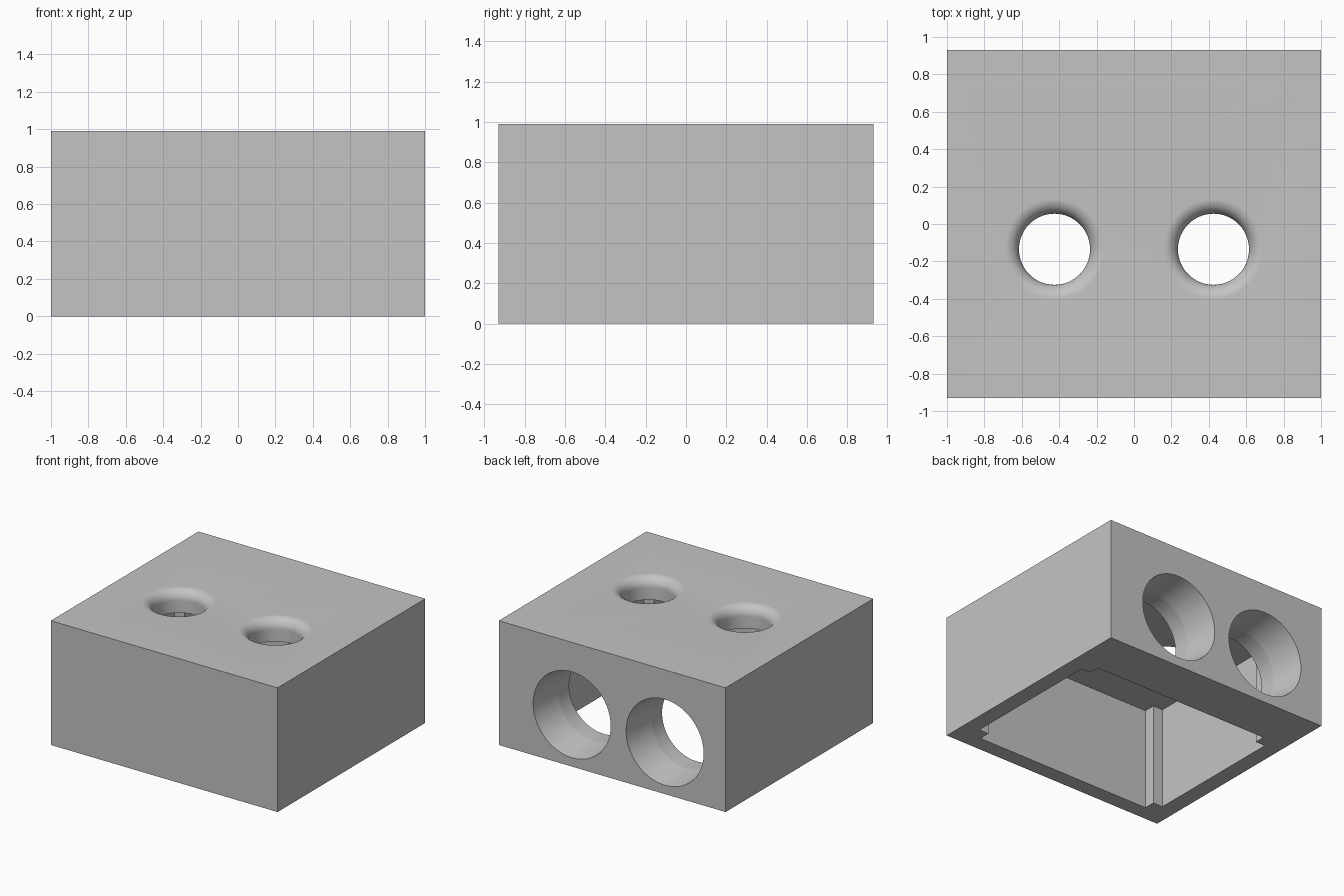
import bpy, bmesh, math
from mathutils import Matrix, Vector

cube = bpy.data.objects.get("Cube")
if cube:
    bpy.data.objects.remove(cube, do_unlink=True)

HEIGHT, CEILING = 0.99, 0.815
BACK = 0.93

grey = bpy.data.materials.new("light_grey")
grey.use_nodes = True
colour = (0.55, 0.55, 0.55, 1)
grey.diffuse_color = colour
grey.node_tree.nodes["Principled BSDF"].inputs["Base Color"].default_value = colour


def finish(name, bm):
    bmesh.ops.recalc_face_normals(bm, faces=bm.faces)
    mesh = bpy.data.meshes.new(name)
    bm.to_mesh(mesh)
    bm.free()
    mesh.materials.append(grey)
    obj = bpy.data.objects.new(name, mesh)
    bpy.context.collection.objects.link(obj)
    return obj


def box(name, low, high):
    low, high = Vector(low), Vector(high)
    bm = bmesh.new()
    bmesh.ops.create_cube(bm, size=1)
    bmesh.ops.scale(bm, vec=high - low, verts=bm.verts)
    bmesh.ops.translate(bm, vec=(low + high) / 2, verts=bm.verts)
    return finish(name, bm)


def prism(name, outline, z0, z1):
    bm = bmesh.new()
    base = bm.faces.new([bm.verts.new((x, y, z0)) for x, y in outline])
    ext = bmesh.ops.extrude_face_region(bm, geom=[base], use_keep_orig=True)
    verts = [g for g in ext["geom"] if isinstance(g, bmesh.types.BMVert)]
    bmesh.ops.translate(bm, vec=(0, 0, z1 - z0), verts=verts)
    return finish(name, bm)


def turned(name, profile, matrix, sides=96):
    """Closed solid turned about local z from (radius, height) pairs."""
    bm = bmesh.new()
    rings = [[bm.verts.new((r * math.cos(a), r * math.sin(a), z))
              for a in (math.tau * i / sides for i in range(sides))]
             for r, z in profile]
    for lower, upper in zip(rings, rings[1:]):
        for i in range(sides):
            j = (i + 1) % sides
            bm.faces.new((lower[i], lower[j], upper[j], upper[i]))
    bm.faces.new(rings[0])
    bm.faces.new(rings[-1])
    bm.transform(matrix)
    return finish(name, bm)


def cut(target, cutter):
    mod = target.modifiers.new(cutter.name, "BOOLEAN")
    mod.operation = "DIFFERENCE"
    mod.solver = "EXACT"
    mod.object = cutter
    bpy.context.view_layer.objects.active = target
    bpy.ops.object.modifier_apply(modifier=mod.name)
    bpy.data.objects.remove(cutter, do_unlink=True)


housing = box("housing", (-1, -BACK, 0), (1, BACK, HEIGHT))

# Open-bottomed cavity with a small square post left in each corner
x, xi = 0.87, 0.785
y0, y0i, y1i, y1 = -0.805, -0.715, 0.445, 0.53
half = [(xi, y0), (xi, y0i), (x, y0i), (x, y1i), (xi, y1i), (xi, y1)]
outline = half + [(-px, py) for px, py in reversed(half)]
cut(housing, prism("cavity_cutter", outline, -0.1, CEILING))

# Rounded-lip holes in the top
hole, lip = 0.19, 0.08
steps = 12
top_profile = [(hole, CEILING - 0.1)]
for i in range(steps + 1):
    a = math.pi / 2 * i / steps
    top_profile.append((hole + lip * (1 - math.cos(a)),
                        HEIGHT - lip + lip * math.sin(a)))
top_profile.append((hole + lip, HEIGHT + 0.1))
for side in (-1, 1):
    cut(housing, turned("top_hole_cutter", top_profile,
                        Matrix.Translation((side * 0.425, -0.135, 0))))

# Tapered ports through the thick back wall
wide, narrow, taper = 0.342, 0.305, 0.265
port_profile = [(narrow, -0.6), (narrow, -taper), (wide, 0), (wide, 0.1)]
for px in (-0.465, 0.355):
    place = Matrix.Translation((px, BACK, 0.413)) @ Matrix.Rotation(-math.pi / 2, 4, "X")
    cut(housing, turned("back_port_cutter", port_profile, place))

# Smooth the round walls, keep the edges crisp
bpy.ops.object.select_all(action="DESELECT")
housing.select_set(True)
bpy.context.view_layer.objects.active = housing
# The taper meets the bore at a shallow angle, so the limit is below it
bpy.ops.object.shade_smooth_by_angle(angle=math.radians(7.5))
